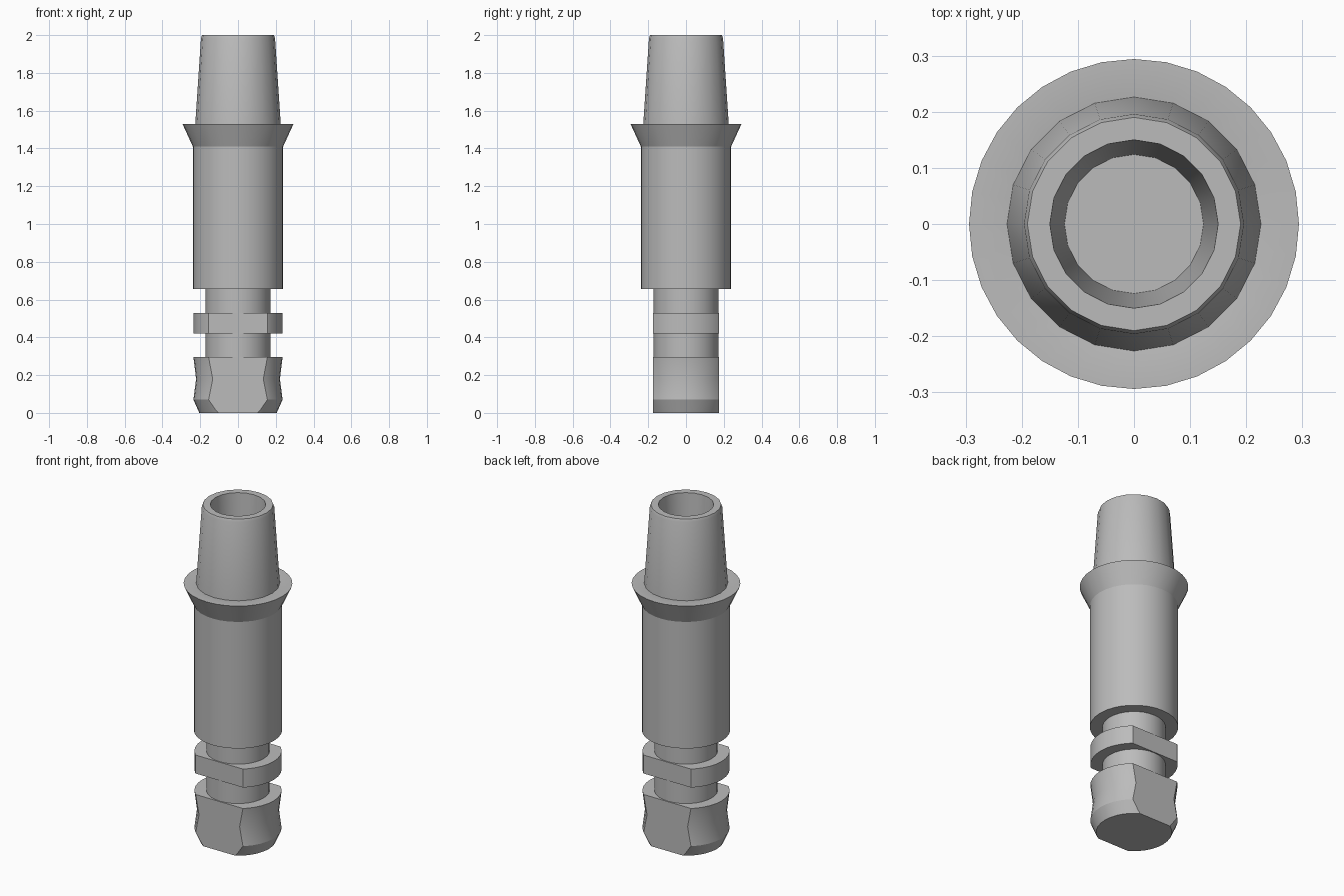
import bpy
import bmesh
from math import sin, cos, pi, radians
from mathutils import Vector

cube = bpy.data.objects.get("Cube")
if cube:
    bpy.data.objects.remove(cube, do_unlink=True)

grey = bpy.data.materials.new("satin grey")
grey.use_nodes = True
colour = (0.5, 0.5, 0.5, 1)
grey.diffuse_color = colour
grey.node_tree.nodes["Principled BSDF"].inputs["Base Color"].default_value = colour


def lathe(name, profile, sides=32, flat_y=None):
    """Turn a (radius, z) profile that starts and ends on the axis; optionally mill two flats."""
    bm = bmesh.new()
    rings = []
    for r, z in profile:
        if r == 0:
            rings.append([bm.verts.new((0, 0, z))])
        else:
            rings.append([bm.verts.new((r * cos(2 * pi * i / sides), r * sin(2 * pi * i / sides), z))
                          for i in range(sides)])
    for a, b in zip(rings, rings[1:]):
        if len(a) == 1:
            bm.faces.new(b)
        elif len(b) == 1:
            bm.faces.new(a)
        else:
            for i in range(sides):
                j = (i + 1) % sides
                bm.faces.new((a[i], a[j], b[j], b[i]))
    # axis points only mark the end caps
    bmesh.ops.delete(bm, geom=[v for v in bm.verts if not v.link_faces], context='VERTS')
    if flat_y:
        for s in (1, -1):
            normal = Vector((0, s, 0))
            bmesh.ops.bisect_plane(bm, geom=bm.verts[:] + bm.edges[:] + bm.faces[:],
                                   plane_co=normal * flat_y, plane_no=normal, clear_outer=True)
            bmesh.ops.holes_fill(bm, edges=[e for e in bm.edges if e.is_boundary])
    bmesh.ops.recalc_face_normals(bm, faces=bm.faces[:])
    mesh = bpy.data.meshes.new(name)
    bm.to_mesh(mesh)
    bm.free()
    mesh.materials.append(grey)
    obj = bpy.data.objects.new(name, mesh)
    bpy.context.collection.objects.link(obj)
    bpy.ops.object.select_all(action='DESELECT')
    obj.select_set(True)
    bpy.context.view_layer.objects.active = obj
    bpy.ops.object.shade_smooth_by_angle(angle=radians(30))
    return obj


# Milled foot, retaining ring and the core joining them to the body
lathe("foot", [(0, 0), (0.205, 0), (0.236, 0.07), (0.222, 0.18), (0.236, 0.295), (0, 0.295)],
      flat_y=0.176)
lathe("retaining_ring", [(0, 0.42), (0.236, 0.42), (0.236, 0.53), (0, 0.53)], flat_y=0.176)
lathe("core", [(0, 0.25), (0.171, 0.25), (0.171, 0.68), (0, 0.68)])

# Main barrel flaring into the flange
lathe("barrel", [(0, 0.655), (0.239, 0.655), (0.239, 1.41), (0, 1.41)])
lathe("flange", [(0, 1.4), (0.239, 1.41), (0.294, 1.53), (0.2, 1.53), (0.12, 1.5), (0, 1.5)])

# Tapered hollow spigot with a softened rim
lathe("spigot", [(0, 1.42), (0.227, 1.52), (0.196, 1.985), (0.19, 2.0), (0.15, 2.0),
                 (0.124, 1.53), (0, 1.53)], sides=20)
